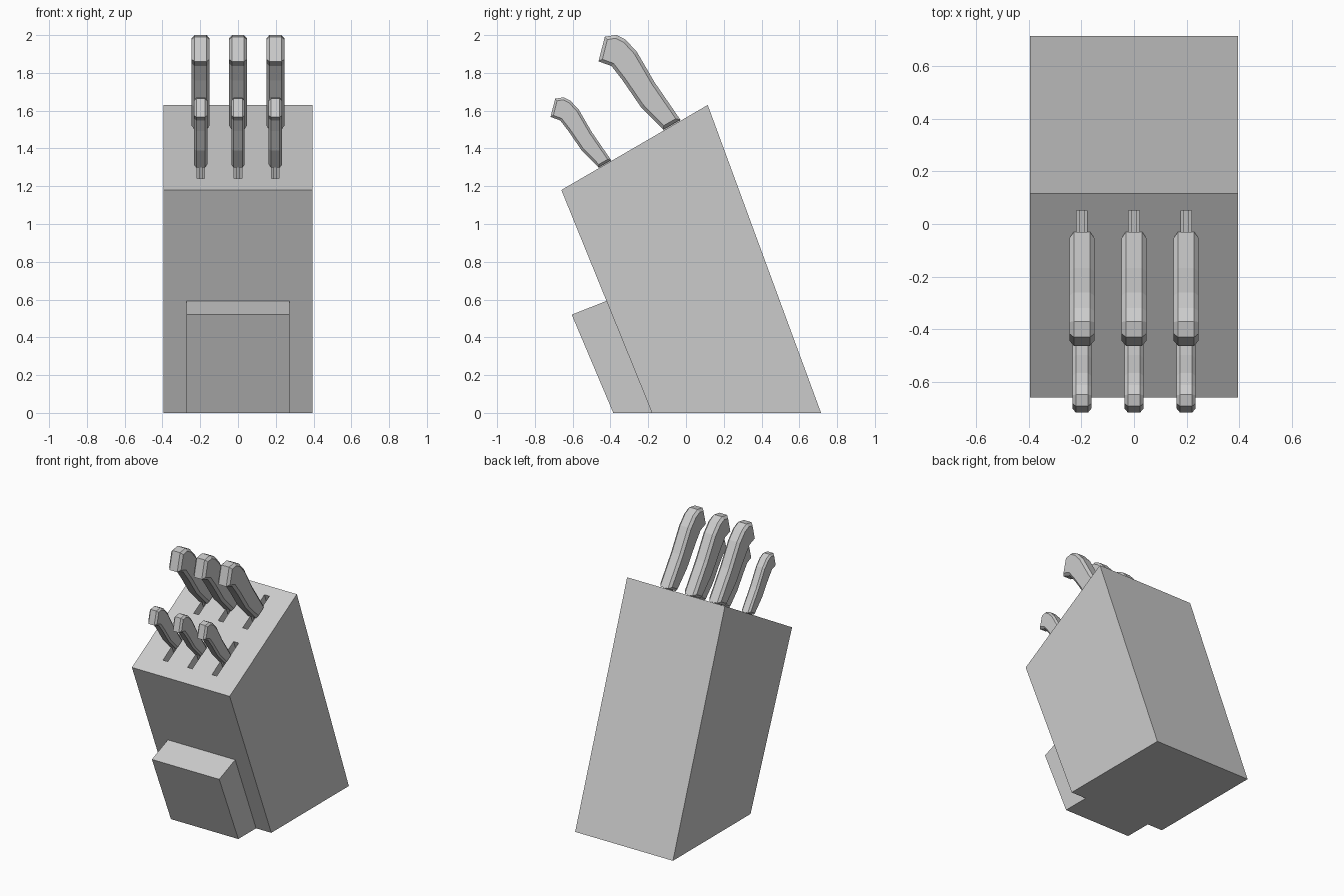
import bpy
import bmesh
from mathutils import Vector

cube = bpy.data.objects.get("Cube")
if cube:
    bpy.data.objects.remove(cube, do_unlink=True)

GREY = (0.6, 0.6, 0.6, 1)
grey = bpy.data.materials.new("plain grey")
grey.use_nodes = True
grey.diffuse_color = GREY
grey.node_tree.nodes["Principled BSDF"].inputs["Base Color"].default_value = GREY


def slab(name, profile, width, x=0, bevel=0):
    """Extrude a (y, z) profile along x, optionally chamfering both side rims."""
    bm = bmesh.new()
    face = bm.faces.new([bm.verts.new((x - width / 2, y, z)) for y, z in profile])
    ext = bmesh.ops.extrude_face_region(bm, geom=[face])
    moved = [v for v in ext["geom"] if isinstance(v, bmesh.types.BMVert)]
    bmesh.ops.translate(bm, verts=moved, vec=(width, 0, 0))
    bmesh.ops.recalc_face_normals(bm, faces=bm.faces)
    if bevel:
        rims = [e for e in bm.edges if abs(e.verts[0].co.x - e.verts[1].co.x) < 1e-5]
        bmesh.ops.bevel(bm, geom=rims, offset=bevel, segments=1, affect='EDGES')
    mesh = bpy.data.meshes.new(name)
    bm.to_mesh(mesh)
    bm.free()
    mesh.materials.append(grey)
    obj = bpy.data.objects.new(name, mesh)
    bpy.context.collection.objects.link(obj)
    return obj


def strip(center, half, start, end):
    """Parallelogram lying along the top face and running down the block."""
    a, b = center - ALONG * half, center + ALONG * half
    return [a + DOWN * start, b + DOWN * start, b + DOWN * end, a + DOWN * end]


ALONG = Vector((0.865, 0.502))   # up the sloped top face
DOWN = Vector((0.36, -0.933))    # into the block

# Leaning block and the smaller foot at its front
block = slab("block", [(-0.66, 1.18), (0.115, 1.63), (0.715, 0), (-0.18, 0)], 0.79)
slab("front_foot", [(-0.605, 0.52), (-0.415, 0.595), (-0.18, 0), (-0.385, 0)], 0.544)

# Handle outline relative to the middle of its base
HANDLE = [(-0.355, 0.465), (-0.295, 0.475), (-0.245, 0.45), (-0.185, 0.385),
          (-0.092, 0.225), (0.045, 0.026), (-0.045, -0.026), (-0.165, 0.095),
          (-0.261, 0.235), (-0.319, 0.31), (-0.388, 0.335)]

# Two rows of knives: large at the back, small at the front
rows = [("large", Vector((-0.075, 1.521)), 1.0), ("small", Vector((-0.43, 1.314)), 0.74)]
for size, base, scale in rows:
    for side, x in (("right", -0.198), ("middle", 0), ("left", 0.198)):
        # Slot cut into the block
        cutter = slab("slot_cutter", strip(base, 0.145, -0.1, 0.75), 0.04, x)
        cutter.hide_render = True
        cut = block.modifiers.new("slot", 'BOOLEAN')
        cut.operation = 'DIFFERENCE'
        cut.solver = 'EXACT'
        cut.object = cutter
        bpy.context.view_layer.objects.active = block
        bpy.ops.object.modifier_apply(modifier=cut.name)
        bpy.data.objects.remove(cutter, do_unlink=True)

        # Chamfered handle and the blade below it
        outline = [base + Vector(p) * scale + Vector((0, 0.005)) for p in HANDLE]
        slab(f"{size}_handle_{side}", outline, 0.096 * scale, x, 0.017 * scale)
        slab(f"{size}_blade_{side}", strip(base, 0.05 * scale, -0.01, 0.7), 0.018, x)
